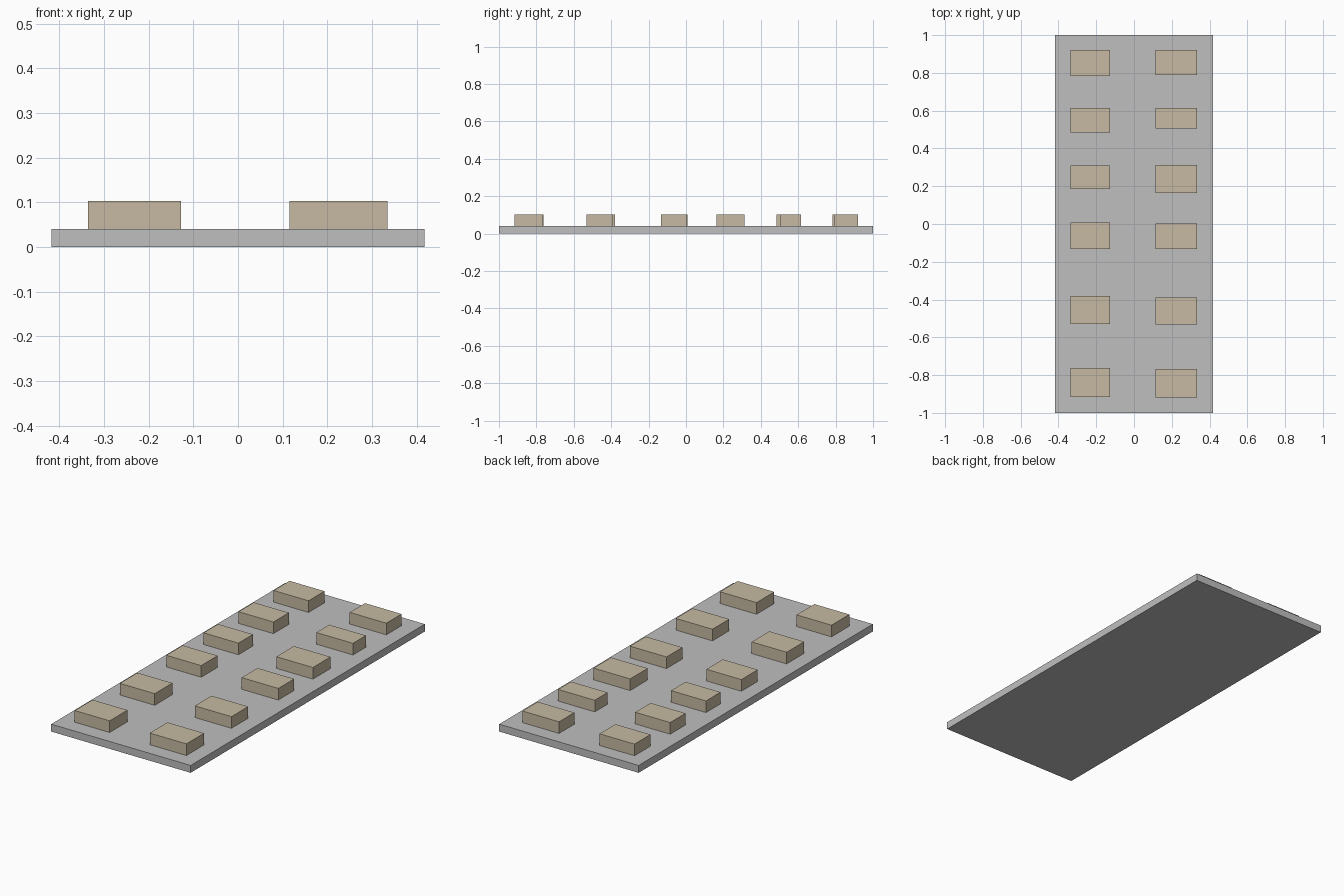
import bpy

cube = bpy.data.objects.get("Cube")
if cube:
    bpy.data.objects.remove(cube, do_unlink=True)


def material(name, color):
    mat = bpy.data.materials.new(name)
    mat.use_nodes = True
    mat.diffuse_color = color
    mat.node_tree.nodes["Principled BSDF"].inputs["Base Color"].default_value = color
    return mat


def box(name, low, high, mat):
    """Box between two opposite corners."""
    center = [(a + b) / 2 for a, b in zip(low, high)]
    bpy.ops.mesh.primitive_cube_add(size=1, location=center)
    obj = bpy.context.object
    obj.name = name
    obj.scale = [b - a for a, b in zip(low, high)]
    bpy.ops.object.transform_apply(location=False, rotation=False, scale=True)
    obj.data.materials.append(mat)
    return obj


grey = material("light grey", (0.52, 0.52, 0.52, 1))
tan = material("sandy tan", (0.57, 0.49, 0.36, 1))

SLAB_TOP = 0.04
BLOCK_TOP = 0.103

# Base slab
box("base_slab", (-0.417, -1, 0), (0.417, 1, SLAB_TOP), grey)

# Two columns of blocks: x range, then y ranges from front to back
columns = {
    "right": ((-0.336, -0.127),
              [(-0.915, -0.763), (-0.53, -0.38), (-0.133, 0.007),
               (0.185, 0.309), (0.484, 0.615), (0.784, 0.92)]),
    "left": ((0.115, 0.334),
             [(-0.918, -0.767), (-0.533, -0.39), (-0.133, 0.002),
              (0.163, 0.313), (0.505, 0.615), (0.79, 0.92)]),
}
for side, ((x0, x1), rows) in columns.items():
    for i, (y0, y1) in enumerate(rows, 1):
        box(f"{side}_block_{i}", (x0, y0, SLAB_TOP), (x1, y1, BLOCK_TOP), tan)
